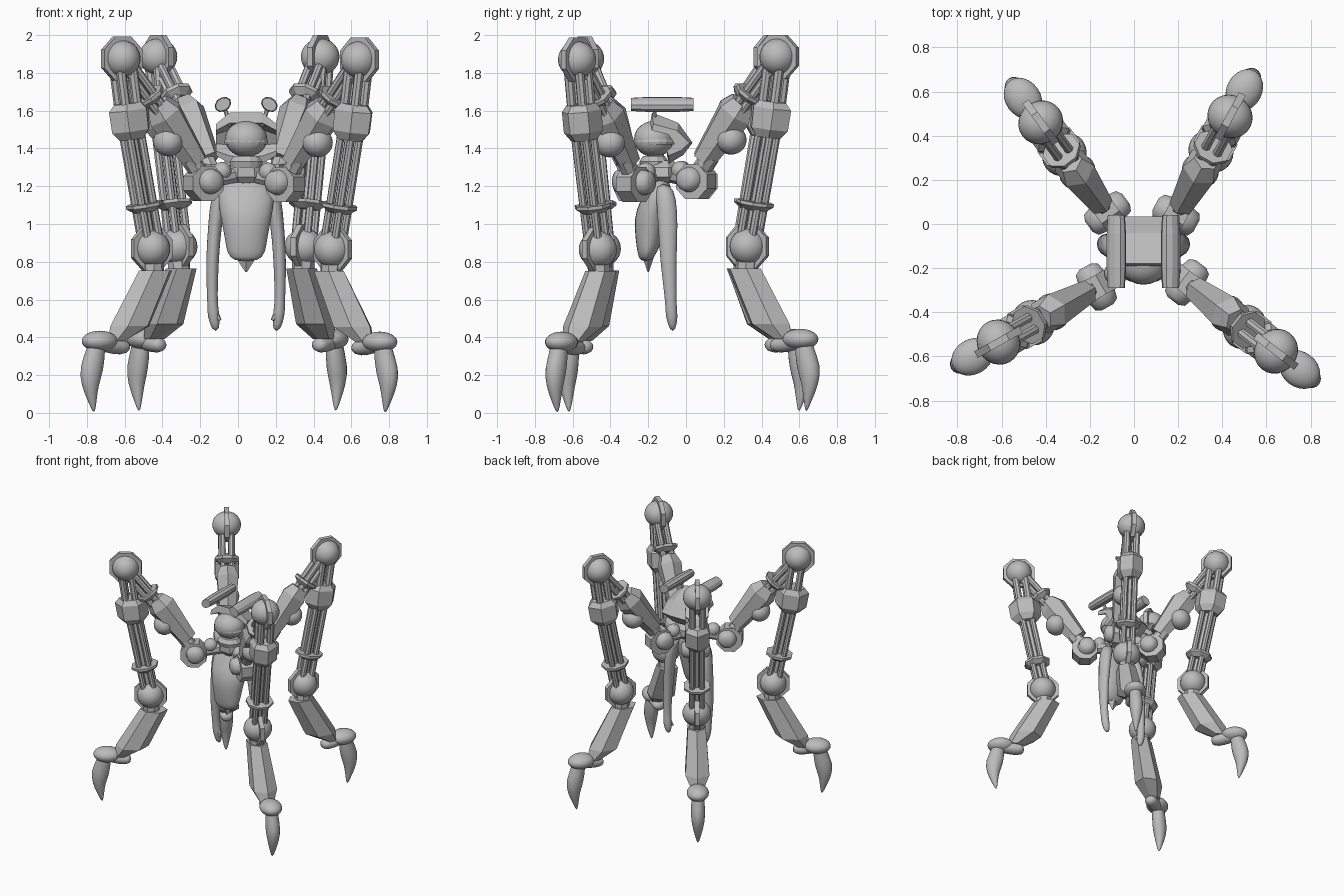
import bpy, bmesh, math
from mathutils import Vector, Matrix

cube = bpy.data.objects.get("Cube")
if cube:
    bpy.data.objects.remove(cube)

grey = bpy.data.materials.new("plain_grey")
grey.use_nodes = True
grey.diffuse_color = (0.5, 0.5, 0.5, 1)
grey.node_tree.nodes["Principled BSDF"].inputs["Base Color"].default_value = (0.5, 0.5, 0.5, 1)


def finish(name, bm, frame, smooth, subdiv=0):
    bmesh.ops.recalc_face_normals(bm, faces=bm.faces)
    for f in bm.faces:
        f.smooth = smooth
    mesh = bpy.data.meshes.new(name)
    bm.to_mesh(mesh)
    bm.free()
    mesh.materials.append(grey)
    obj = bpy.data.objects.new(name, mesh)
    obj.matrix_world = frame
    bpy.context.collection.objects.link(obj)
    if subdiv:
        obj.modifiers.new("round", "SUBSURF").levels = subdiv
        obj.modifiers["round"].render_levels = subdiv
    return obj


def loft(name, frame, secs, n=8, smooth=False, subdiv=0, level=False, phase=0.5):
    """Skin rings along a path; each section is x, y, z, half depth, half width."""
    bm = bmesh.new()
    pts = [Vector(s[:3]) for s in secs]
    rings = []
    for i, s in enumerate(secs):
        t = (pts[min(i + 1, len(pts) - 1)] - pts[max(i - 1, 0)]).normalized()
        if level:
            t = Vector((0, 0, 1))
        u = Vector((0, 1, 0)).cross(t)
        u = u.normalized() if u.length > 0.1 else Vector((1, 0, 0))
        v = t.cross(u)
        ring = []
        for k in range(n):
            a = 2 * math.pi * (k + phase) / n
            ring.append(bm.verts.new(pts[i] + u * s[3] * math.cos(a) + v * s[4] * math.sin(a)))
        rings.append(ring)
    for lo, hi in zip(rings, rings[1:]):
        for k in range(n):
            bm.faces.new((lo[k], lo[(k + 1) % n], hi[(k + 1) % n], hi[k]))
    bm.faces.new(rings[0])
    bm.faces.new(rings[-1])
    return finish(name, bm, frame, smooth, subdiv)


def ball(name, frame, centre, size):
    bm = bmesh.new()
    bmesh.ops.create_uvsphere(bm, u_segments=24, v_segments=14, radius=1)
    bmesh.ops.transform(bm, verts=bm.verts,
                        matrix=Matrix.Translation(centre) @ Matrix.Diagonal((*size, 1)))
    return finish(name, bm, frame, True)


def rod(name, frame, a, b, radius, n=8):
    return loft(name, frame, [(*a, radius, radius), (*b, radius, radius)], n)


def plate(name, frame, x, z, radius, thick):
    return loft(name, frame, [(x, -thick / 2, z, radius, radius),
                              (x, thick / 2, z, radius, radius)])


def rod_bundle(name, frame, a, b, spread, radius):
    for i, (dx, dy) in enumerate(((1, 1), (1, -1), (-1, 1), (-1, -1))):
        off = Vector((dx * spread, dy * spread, 0))
        rod(f"{name}_{i + 1}", frame, Vector(a) + off, Vector(b) + off, radius)


def flange(name, frame, a, b, small, large):
    a, b = Vector(a), Vector(b)
    loft(name, frame, [(*a, small, small), (*a.lerp(b, 0.6), large, large), (*b, large, large)])


def leg(p, hip, direction, lift):
    # leg plane: local x points outward, local z up
    F = Matrix.Translation((*hip, lift)) @ Matrix.Rotation(
        math.atan2(direction[1], direction[0]), 4, "Z")
    # hip joint
    loft(p + "_hip", F, [(0, y, 1.22, r, r) for y, r in
                         ((-.105, .03), (-.09, .058), (-.04, .07), (.04, .07), (.09, .058), (.105, .03))],
         16, True)
    plate(p + "_hip_bracket", F, .015, 1.21, .1, .1)
    rod(p + "_hip_pin", F, (.02, 0, 1.24), (.1, 0, 1.345), .05)
    # thigh housing, side drum and rods
    loft(p + "_thigh", F, [(.06, 0, 1.325, .068, .06), (.25, 0, 1.575, .105, .09),
                           (.295, 0, 1.63, .07, .06)], 6, phase=0)
    ball(p + "_thigh_drum", F, (.23, 0, 1.43), (.077, .085, .077))
    rod_bundle(p + "_thigh_rod", F, (.25, 0, 1.55), (.49, 0, 1.84), .03, .022)
    flange(p + "_thigh_flange", F, (.325, 0, 1.64), (.355, 0, 1.68), .05, .09)
    # top and knee joints
    for joint, x, z in (("top", .51, 1.87), ("knee", .33, .865)):
        ball(f"{p}_{joint}_ball", F, (x, 0, z), (.097, .104, .097))
        plate(f"{p}_{joint}_plate", F, x, z, .126, .034)
    # long shank with housing and rods
    loft(p + "_shank_housing", F, [(.475, 0, 1.635, .085, .075), (.47, 0, 1.6, .12, .1),
                                   (.455, 0, 1.49, .115, .1), (.448, 0, 1.445, .075, .07)], 6, phase=0)
    rod_bundle(p + "_shank_upper_rod", F, (.505, 0, 1.84), (.47, 0, 1.6), .036, .026)
    rod_bundle(p + "_shank_rod", F, (.455, 0, 1.5), (.335, 0, .9), .036, .021)
    rod(p + "_shank_core", F, (.455, 0, 1.5), (.335, 0, .9), .028)
    flange(p + "_shank_flange", F, (.366, 0, 1.06), (.374, 0, 1.105), .06, .1)
    # shin armour
    loft(p + "_shin", F, [(.305, 0, .75, .1, .075), (.462, 0, .455, .118, .1),
                          (.545, 0, .375, .05, .055)], 6, level=True, phase=0)
    rod(p + "_shin_neck", F, (.325, 0, .8), (.32, 0, .72), .06)
    # ankle and claw
    ball(p + "_ankle", F, (.645, 0, .375), (.1, .08, .055))
    loft(p + "_ankle_link", F, [(.47, 0, .35, .03, .04), (.51, 0, .34, .045, .05),
                                (.6, 0, .36, .05, .055), (.68, 0, .375, .04, .05)],
         10, True, 1)
    loft(p + "_claw", F, [(.665, 0, .4, .05, .05), (.665, 0, .33, .052, .048),
                          (.697, 0, .225, .073, .058), (.705, 0, .14, .05, .045),
                          (.69, 0, .06, .025, .025), (.68, 0, -lift * .5, .006, .006)], 10, True, 1)
    # strut to the hub
    top = Vector((CX, CY, 1.27))
    end = Vector((*hip, 1.22 + lift))
    rod(p + "_strut", Matrix(), top, end, .042)
    ball(p + "_strut_ball", Matrix(), top.lerp(end, .6) + Vector((0, 0, .035)), (.05, .05, .05))


CX, CY = .043, -.13
leg("front_left", (.24, -.265), (.79, -.61), 0)
leg("front_right", (-.17, -.285), (-.87, -.49), .005)
leg("back_left", (.19, .04), (.48, .876), .015)
leg("back_right", (-.12, .05), (-.59, .80), .015)

# body frame: local x points to the back, local y to the right
B = Matrix.Translation((CX, 0, 0)) @ Matrix.Rotation(math.pi / 2, 4, "Z")

# hub and neck
loft("hub", B, [(CY, 0, 1.22, .07, .08), (CY, 0, 1.25, .1, .12),
                (CY, 0, 1.3, .1, .11), (CY, 0, 1.335, .07, .07)], 8)
loft("neck_collar", B, [(-.17, 0, 1.3, .07, .085), (-.17, 0, 1.33, .08, .09),
                        (-.17, 0, 1.36, .06, .07)], 12)
rod("neck", B, (-.15, 0, 1.2), (-.16, 0, 1.4), .045)

# torso with hanging point
loft("torso", B, [(-.14, 0, 1.25, .04, .05), (-.135, 0, 1.205, .06, .15),
                  (-.165, 0, 1.12, .085, .155), (-.19, 0, 1.03, .09, .14),
                  (-.195, 0, .92, .075, .115), (-.205, 0, .85, .055, .108),
                  (-.215, 0, .8, .03, .07)], 12, True, 1, level=True)
loft("torso_point", B, [(-.2, 0, .84, .035, .065), (-.2, 0, .745, .003, .004)], 4, phase=0)

# arms
for side, s in (("right", 1), ("left", -1)):
    loft(side + "_arm", B, [(-.12, s * .11, 1.215, .04, .05), (-.105, s * .145, 1.14, .058, .045),
                            (-.095, s * .165, 1.0, .055, .038), (-.095, s * .178, .83, .047, .036),
                            (-.085, s * .18, .68, .038, .032), (-.08, s * .178, .57, .03, .028),
                            (-.075, s * .172, .51, .036, .036), (-.07, s * .16, .43, .014, .018)],
         10, True, 1, level=True)
    loft(side + "_thumb", B, [(-.08, s * .175, .56, .016, .018), (-.09, s * .14, .49, .01, .01)], 6)

# head
ball("head", B, (-.17, 0, 1.45), (.105, .112, .095))
loft("head_brow", B, [(-.165, 0, 1.42, .106, .114), (-.165, 0, 1.435, .11, .118),
                      (-.165, 0, 1.45, .106, .114)], 16)

# hood: C-shaped profile carried across the head, tapering at both sides
hood_profile = [(-.18, 1.59), (-.04, 1.535), (.035, 1.43), (-.015, 1.365), (-.09, 1.32),
                (-.1, 1.36), (-.055, 1.42), (-.09, 1.5), (-.19, 1.535)]
bm = bmesh.new()
rings = []
for y, k in ((-.16, .62), (-.085, 1), (.085, 1), (.16, .62)):
    rings.append([bm.verts.new((-.11 + (x + .11) * (k * .3 + .7), y, 1.43 + (z - 1.43) * k))
                  for x, z in hood_profile])
m = len(hood_profile)
for lo, hi in zip(rings, rings[1:]):
    for k in range(m):
        bm.faces.new((lo[k], lo[(k + 1) % m], hi[(k + 1) % m], hi[k]))
bm.faces.new(rings[0])
bm.faces.new(rings[-1])
finish("hood", bm, B, False)

# paired tubes above the hood
for side, s in (("right", 1), ("left", -1)):
    T = B @ Matrix.Translation((-.125, s * .123, 1.633)) @ Matrix.Rotation(s * -.6, 4, "X")
    loft(side + "_tube", T, [(x, 0, 0, a, b) for x, a, b in
                             ((-.165, .032, .042), (-.08, .037, .047), (.08, .037, .047), (.165, .032, .042))],
         10)
    rod(side + "_tube_post", B, (-.165, s * .115, 1.62), (-.165, s * .085, 1.52), .011, 6)
